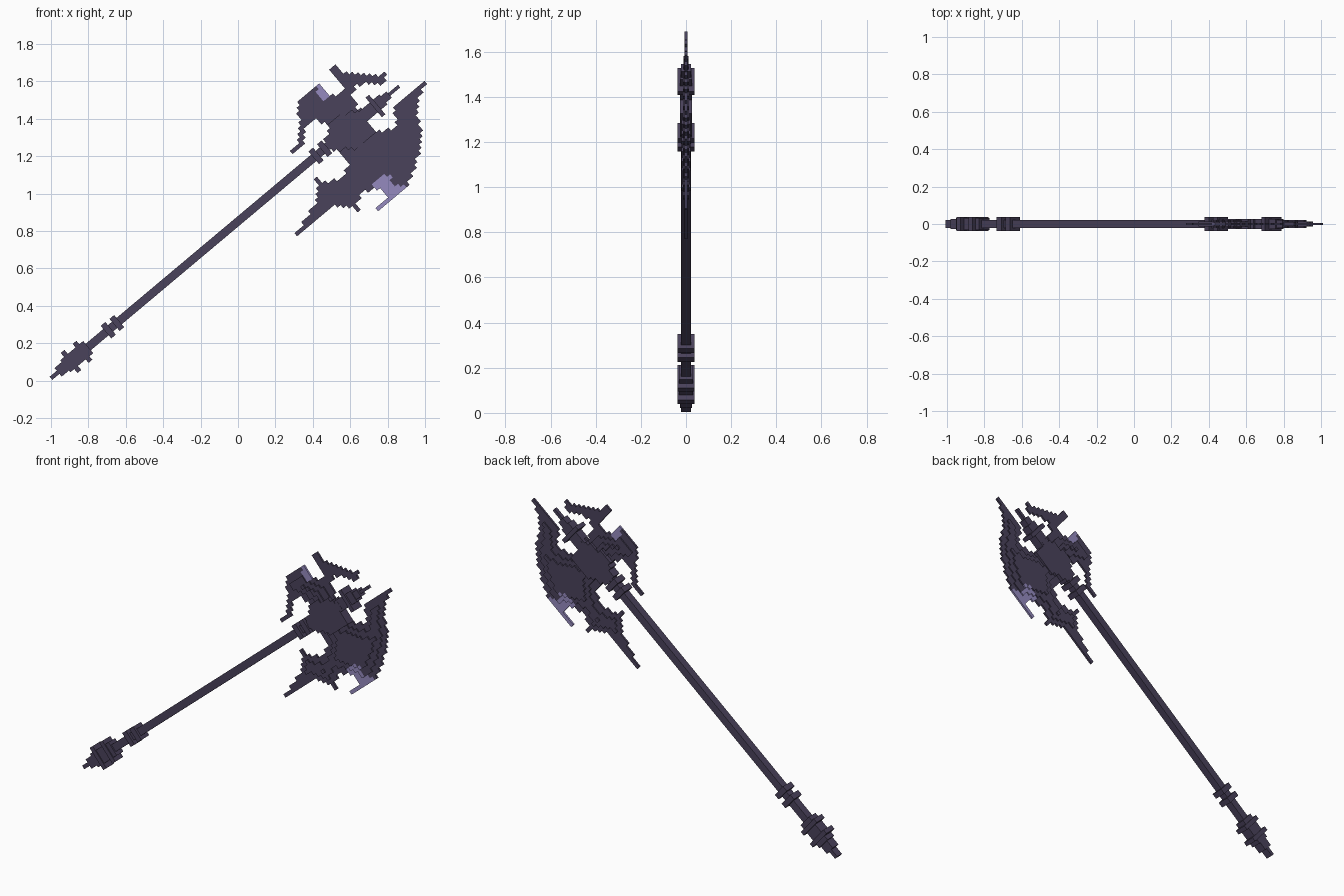
import bpy, bmesh, math
from mathutils import Matrix, Vector

if "Cube" in bpy.data.objects:
    bpy.data.objects.remove(bpy.data.objects["Cube"])

# Local frame: x runs along the shaft, y is thickness, z is across the shaft
FRAME = Matrix.Translation((-1, 0, 0.012)) @ Matrix.Rotation(math.radians(-40), 4, "Y")
TO_LOCAL = FRAME.inverted()
CELL = 0.022
STEPS = (0.006, 0.006, 0.013, 0.013, 0.021)


def make_material(name, color):
    mat = bpy.data.materials.new(name)
    mat.use_nodes = True
    mat.diffuse_color = color
    mat.node_tree.nodes["Principled BSDF"].inputs["Base Color"].default_value = color
    return mat


DARK = make_material("dark violet metal", (0.068, 0.054, 0.105, 1))
PALE = make_material("pale violet metal", (0.30, 0.255, 0.52, 1))


def add_object(name, bm):
    bmesh.ops.recalc_face_normals(bm, faces=bm.faces)
    mesh = bpy.data.meshes.new(name)
    bm.to_mesh(mesh)
    bm.free()
    mesh.materials.append(DARK)
    mesh.materials.append(PALE)
    obj = bpy.data.objects.new(name, mesh)
    obj.matrix_world = FRAME
    bpy.context.collection.objects.link(obj)
    return obj


def block(name, start, end, half_width, half_depth):
    bm = bmesh.new()
    size = Matrix.Diagonal((end - start, 2 * half_depth, 2 * half_width, 1))
    bmesh.ops.create_cube(bm, size=1, matrix=Matrix.Translation(((start + end) / 2, 0, 0)) @ size)
    return add_object(name, bm)


def to_local(outline):
    points = [TO_LOCAL @ Vector((x, 0, z)) for x, z in outline]
    return [(p.x, p.z) for p in points]


def inside(u, v, outline):
    result = False
    for (a, b), (c, d) in zip(outline, outline[1:] + outline[:1]):
        if (b > v) != (d > v) and u < (c - a) * (v - b) / (d - b) + a:
            result = not result
    return result


def neighbours(cell):
    i, j = cell
    return ((i + 1, j), (i, j + 1), (i - 1, j), (i, j - 1))


def stepped_plate(name, outline, pale_outline=(), steps=STEPS):
    """Fill an outline with square cells that get thicker away from the rim."""
    outline, pale_outline = to_local(outline), to_local(pale_outline)
    us, vs = zip(*outline)
    cells = {(i, j)
             for i in range(int(min(us) / CELL) - 1, int(max(us) / CELL) + 2)
             for j in range(int(min(vs) / CELL) - 2, int(max(vs) / CELL) + 2)
             if inside((i + 0.5) * CELL, (j + 0.5) * CELL, outline)}

    # Peel the rim away ring by ring to find the height of each cell
    height, remaining = {}, set(cells)
    ring = 0
    while remaining:
        rim = {c for c in remaining if any(n not in remaining for n in neighbours(c))}
        for c in rim:
            height[c] = steps[min(ring, len(steps) - 1)]
        remaining -= rim
        ring += 1

    bm = bmesh.new()
    for (i, j), h in height.items():
        corners = [((i + a) * CELL, (j + b) * CELL) for a, b in ((1, 0), (1, 1), (0, 1), (0, 0))]
        pale = inside((i + 0.5) * CELL, (j + 0.5) * CELL, pale_outline) if pale_outline else False

        def face(points):
            bm.faces.new([bm.verts.new(p) for p in points]).material_index = int(pale)

        for side in (-1, 1):
            face([(u, side * h, v) for u, v in corners])
        for k, n in enumerate(neighbours((i, j))):
            (a, b), (c, d) = corners[k], corners[(k + 1) % 4]
            low = height.get(n, 0)
            if low < h:
                for side in (-1, 1):
                    face([(a, side * low, b), (c, side * low, d),
                          (c, side * h, d), (a, side * h, b)])
    bmesh.ops.remove_doubles(bm, verts=bm.verts, dist=0.0005)
    return add_object(name, bm)


# Shaft with the pommel at its foot
block("shaft", 0.05, 2.0, 0.022, 0.022)
block("pommel_tip", 0.0, 0.06, 0.011, 0.022)
block("pommel_base", 0.05, 0.1, 0.03, 0.027)
block("pommel_core", 0.1, 0.26, 0.042, 0.031)

# Collars along the shaft, placed by their centre
for name, centre, half_length, half_width in (
        ("pommel_lower_guard", 0.14, 0.013, 0.07),
        ("pommel_upper_guard", 0.22, 0.013, 0.066),
        ("grip_lower_collar", 0.40, 0.016, 0.044),
        ("grip_upper_collar", 0.46, 0.016, 0.042),
        ("neck_lower_collar", 1.85, 0.016, 0.044),
        ("neck_upper_collar", 1.91, 0.016, 0.044),
        ("spike_guard", 2.265, 0.012, 0.068)):
    block(name, centre - half_length, centre + half_length, half_width, 0.037)

# Spike beyond the head
block("spike_base", 2.0, 2.32, 0.034, 0.026)
block("spike_middle", 2.32, 2.36, 0.022, 0.022)
block("spike_tip", 2.36, 2.43, 0.009, 0.011)

# Solid centre of the head
stepped_plate("head_core", [
    (0.47, 1.29), (0.48, 1.24), (0.55, 1.23), (0.62, 1.24), (0.74, 1.34),
    (0.69, 1.38), (0.68, 1.44), (0.62, 1.44), (0.49, 1.39)], steps=(0.027,))

# Large blade with a pale broken corner
stepped_plate("main_blade", [
    (1.0, 1.59), (0.95, 1.44), (0.98, 1.32), (0.96, 1.18), (0.9, 1.03),
    (0.75, 0.9), (0.73, 0.93), (0.8, 0.99), (0.74, 1.03), (0.66, 1.0),
    (0.64, 0.95), (0.66, 0.91), (0.52, 0.94), (0.3, 0.76), (0.41, 0.94),
    (0.43, 1.01), (0.41, 1.08), (0.46, 1.06), (0.54, 1.08), (0.58, 1.12),
    (0.59, 1.18), (0.54, 1.23), (0.48, 1.25), (0.57, 1.33), (0.71, 1.34),
    (0.84, 1.34), (0.84, 1.46)],
    [(0.73, 1.07), (0.81, 1.11), (0.83, 1.04), (0.91, 1.04),
     (0.75, 0.89), (0.72, 0.93), (0.79, 0.99), (0.73, 1.02)])

# Smaller swept horn on the opposite side
stepped_plate("back_horn", [
    (0.26, 1.17), (0.33, 1.3), (0.32, 1.49), (0.43, 1.59), (0.48, 1.52),
    (0.52, 1.53), (0.57, 1.55), (0.56, 1.59), (0.49, 1.65), (0.52, 1.68),
    (0.56, 1.64), (0.7, 1.64), (0.75, 1.62), (0.82, 1.66), (0.77, 1.59),
    (0.69, 1.59), (0.63, 1.57), (0.61, 1.52), (0.64, 1.46), (0.68, 1.43),
    (0.57, 1.29), (0.47, 1.29), (0.48, 1.37), (0.42, 1.39), (0.36, 1.35),
    (0.35, 1.25)],
    [(0.42, 1.6), (0.45, 1.6), (0.49, 1.52), (0.45, 1.49), (0.43, 1.53)])
